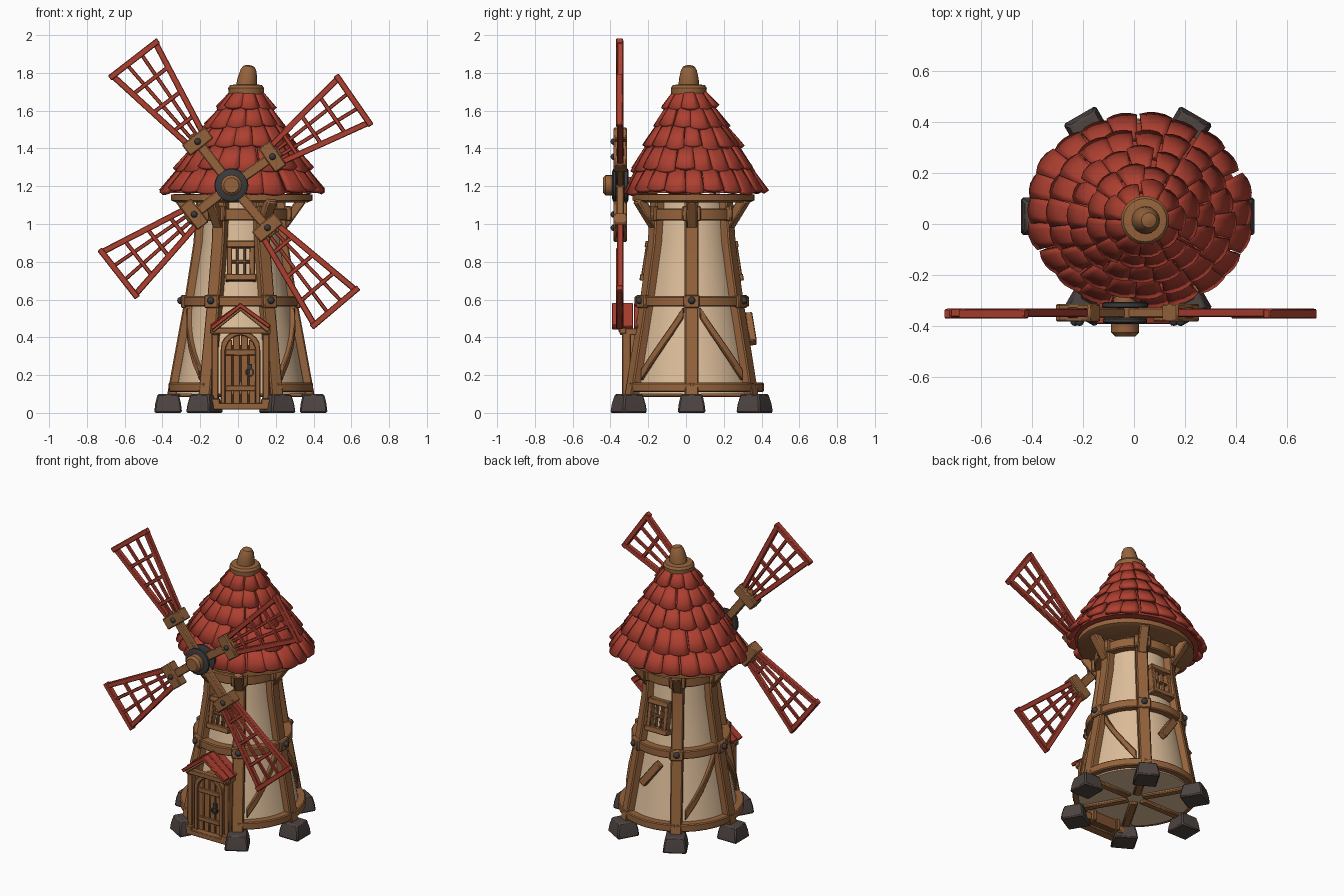
import bpy, bmesh, math, random
from math import cos, sin, pi, radians
from mathutils import Vector, Matrix

random.seed(4)
if "Cube" in bpy.data.objects:
    bpy.data.objects.remove(bpy.data.objects["Cube"])


def material(name, rgb):
    m = bpy.data.materials.new(name)
    m.use_nodes = True
    m.diffuse_color = (*rgb, 1)
    bsdf = next(n for n in m.node_tree.nodes if n.type == 'BSDF_PRINCIPLED')
    bsdf.inputs["Base Color"].default_value = (*rgb, 1)
    bsdf.inputs["Roughness"].default_value = 0.9
    return m


WOOD = material("warm wood", (0.30, 0.125, 0.045))
DARK_WOOD = material("door wood", (0.20, 0.08, 0.03))
RED = material("red paint", (0.42, 0.05, 0.03))
PLASTER = material("cream plaster", (0.72, 0.51, 0.32))
STONE = material("dark stone", (0.075, 0.058, 0.053))
METAL = material("dark metal", (0.045, 0.043, 0.045))

CX, CY = 0.015, 0.03
POSTS = [radians(60 * i) for i in range(6)]
PROFILE = [(0.08, 0.385), (0.3, 0.345), (0.6, 0.29), (0.9, 0.243), (1.16, 0.225)]


def finish(bm, name, mat, bevel=0.0, solid=0.0):
    bmesh.ops.recalc_face_normals(bm, faces=bm.faces)
    mesh = bpy.data.meshes.new(name)
    bm.to_mesh(mesh)
    bm.free()
    mesh.materials.append(mat)
    ob = bpy.data.objects.new(name, mesh)
    bpy.context.collection.objects.link(ob)
    if solid:
        mod = ob.modifiers.new("Thickness", 'SOLIDIFY')
        mod.thickness, mod.offset = solid, 0
    if bevel:
        mod = ob.modifiers.new("Bevel", 'BEVEL')
        mod.width, mod.segments = bevel, 1
    for o in bpy.context.selected_objects:
        o.select_set(False)
    ob.select_set(True)
    bpy.context.view_layer.objects.active = ob
    bpy.ops.object.shade_smooth_by_angle(angle=radians(35))
    return ob


def beam(bm, a, b, width, depth, normal):
    # Box from a to b; depth runs along the normal
    a, b, n = Vector(a), Vector(b), Vector(normal)
    x = (b - a).normalized()
    y = n.cross(x).normalized()
    z = x.cross(y)
    m = Matrix((x, y, z)).transposed().to_4x4()
    m.translation = (a + b) / 2
    bmesh.ops.create_cube(bm, size=1, matrix=m @ Matrix.Diagonal(((b - a).length, width, depth, 1)))


def loft(bm, sections):
    rows = [[bm.verts.new(p) for p in s] for s in sections]
    n = len(rows[0])
    for r, s in zip(rows, rows[1:]):
        for i in range(n):
            j = (i + 1) % n
            bm.faces.new((r[i], r[j], s[j], s[i]))
    bm.faces.new(rows[0])
    bm.faces.new(rows[-1])


def lathe(bm, profile, seg, matrix):
    loft(bm, [[matrix @ Vector((r * cos(2 * pi * i / seg), r * sin(2 * pi * i / seg), z))
               for i in range(seg)] for r, z in profile])


def radius(z):
    for (z0, r0), (z1, r1) in zip(PROFILE, PROFILE[1:]):
        if z <= z1:
            return r0 + (r1 - r0) * (z - z0) / (z1 - z0)
    return PROFILE[-1][1]


def at(angle, r, z, side=0.0):
    return Vector((CX + r * cos(angle) - side * sin(angle), CY + r * sin(angle) + side * cos(angle), z))


def outward(angle):
    return Vector((cos(angle), sin(angle), 0))


def arc(bm, a0, a1, r, z, height, depth, steps=6):
    angles = [a0 + (a1 - a0) * i / steps for i in range(steps + 1)]
    loft(bm, [[at(a, r + d, z + h) for d, h in ((0, -height / 2), (0, height / 2), (-depth, height / 2),
                                               (-depth, -height / 2))] for a in angles])


# Plaster tower
bm = bmesh.new()
lathe(bm, [(radius(z) - 0.035, z) for z in (0.1, 0.2, 0.3, 0.45, 0.6, 0.75, 0.9, 1.15)], 36,
      Matrix.Translation((CX, CY, 0)))
finish(bm, "tower_wall", PLASTER)

# Curved posts, roof brackets and floor spokes
bm = bmesh.new()
for a in POSTS:
    loft(bm, [[at(a, radius(z) + d, z, s) for d, s in ((0.008, -0.037), (0.008, 0.037), (-0.06, 0.037),
                                                      (-0.06, -0.037))] for z in (0.08, 0.2, 0.3, 0.45, 0.6, 0.75, 0.9, 1.13)])
    beam(bm, at(a, 0.225, 0.99), at(a, 0.325, 1.13), 0.06, 0.05, outward(a))
    beam(bm, at(a, 0.05, 0.098), at(a, 0.36, 0.098), 0.05, 0.03, (0, 0, 1))
finish(bm, "tower_posts", WOOD, 0.007)

# Rings of beams, open at the door
bm = bmesh.new()
for a in POSTS:
    if abs(a - radians(240)) > 0.1:
        arc(bm, a, a + pi / 3, 0.383, 0.135, 0.05, 0.06)
    arc(bm, a, a + pi / 3, radius(0.59) + 0.012, 0.59, 0.055, 0.06)
    arc(bm, a, a + pi / 3, 0.25, 1.05, 0.065, 0.06)
    beam(bm, at(a, 0.25, 1.015), at(a, 0.25, 1.095), 0.1, 0.035, outward(a))
    beam(bm, at(a, 0.302, 0.555), at(a, 0.302, 0.625), 0.085, 0.03, outward(a))
finish(bm, "ring_beams", WOOD, 0.006)

# Diagonal braces in the lower panels
bm = bmesh.new()
for centre, way in ((0, 1), (0, -1), (pi, 1), (pi, -1)):
    points = []
    for t in (0, 0.25, 0.5, 0.75, 1):
        a, z = centre + way * radians(9 + 42 * t), 0.53 - 0.33 * t
        points.append([at(a, radius(z) + d, z + h) for d, h in
                       ((-0.012, -0.03), (-0.012, 0.03), (-0.06, 0.03), (-0.06, -0.03))])
    loft(bm, points)
beam(bm, at(pi / 2, 0.30, 0.52, 0.05), at(pi / 2, 0.325, 0.37, -0.06), 0.05, 0.04, outward(pi / 2))
finish(bm, "diagonal_braces", WOOD, 0.005)

# Stone feet
bm = bmesh.new()
for i, a in enumerate(POSTS):
    loft(bm, [[at(a, r, z, s) for r, s in ((0.385 + k, -k), (0.385 + k, k), (0.385 - k, k), (0.385 - k, -k))]
              for z, k in ((0, 0.074), (0.05, 0.068), (0.1, 0.056))])
finish(bm, "stone_feet", STONE, 0.008)

# Bolts on the posts
bm = bmesh.new()
for a in POSTS:
    bmesh.ops.create_icosphere(bm, subdivisions=2, radius=0.02, matrix=Matrix.Translation(at(a, 0.318, 0.595)))
finish(bm, "post_bolts", METAL)

# Front and back windows
for name, a in (("front_window", -pi / 2), ("back_window", pi / 2)):
    bm = bmesh.new()
    n = outward(a) + Vector((0, 0, 0.18))

    def on(t, z):
        return at(a, radius(z) - 0.025, z, t)
    for t, w in ((-0.06, 0.028), (0.06, 0.028), (-0.018, 0.013), (0.02, 0.013)):
        beam(bm, on(t, 0.71), on(t, 0.9), w, 0.045 if w > 0.02 else 0.025, n)
    for z, s, w in ((0.715, 0.082, 0.035), (0.89, 0.075, 0.035), (0.80, 0.06, 0.014)):
        beam(bm, on(-s, z), on(s, z), w, 0.055 if w > 0.02 else 0.025, n)
    finish(bm, name, WOOD, 0.004)

# Roof base and core
bm = bmesh.new()
oval = Matrix.Translation((0.02, 0.04, 0)) @ Matrix.Diagonal((1, 0.86, 1, 1))
lathe(bm, [(0.35, 1.115), (0.375, 1.125), (0.375, 1.155), (0.35, 1.16)], 32, oval)
finish(bm, "roof_base", WOOD)

ROWS = [(1.165, 0.435, 22), (1.28, 0.36, 19), (1.40, 0.282, 16), (1.51, 0.208, 12), (1.61, 0.145, 9), (1.71, 0.08, 0)]


def roof_point(angle, r, z):
    t = (z - 1.16) / 0.55
    return Vector((0.02 + 0.025 * t + r * cos(angle), 0.05 - 0.035 * t + r * sin(angle) * (0.86 + 0.14 * t), z))


bm = bmesh.new()
loft(bm, [[roof_point(2 * pi * i / 32, r - 0.035, z) for i in range(32)] for z, r, _ in ROWS])
finish(bm, "roof_core", RED)

# Overlapping roof tiles
bm = bmesh.new()
for k, (z0, r0, count) in enumerate(ROWS[:-1]):
    z1, r1 = ROWS[k + 1][0] + 0.02, ROWS[k + 1][1] - 0.025
    for i in range(count):
        mid = 2 * pi * (i + 0.5 * (k % 2) + random.uniform(-0.08, 0.08)) / count
        half = pi / count * random.uniform(0.95, 1.08)
        drop, lift = random.uniform(-0.012, 0.012), random.uniform(-0.01, 0.008)
        grid = bmesh.ops.create_grid(bm, x_segments=4, y_segments=2, size=1)["verts"]
        for v in grid:
            u, t = v.co.x, (v.co.y + 1) / 2
            r = r0 + (r1 - r0) * t + (0.012 * (1 - u * u) + lift) * (1 - t)
            z = z0 + (z1 - z0) * t + drop * (1 - t) + 0.008 * u * u * (1 - t)
            v.co = roof_point(mid + u * half * (1 - 0.12 * t), r - 0.008, z)
finish(bm, "roof_tiles", RED, solid=0.024)

# Finial
bm = bmesh.new()
lathe(bm, [(0.075, 1.675), (0.093, 1.685), (0.095, 1.72), (0.085, 1.735), (0.05, 1.74)], 20,
      Matrix.Translation((0.043, 0.015, 0)))
lean = Matrix.Translation((0.045, 0.015, 1.73)) @ Matrix.Rotation(0.13, 4, 'Y')
lathe(bm, [(0.055, 0), (0.052, 0.04), (0.042, 0.085), (0.03, 0.105), (0.01, 0.112)], 16, lean)
finish(bm, "roof_finial", WOOD)

# Sail hub
HX, HZ, SY = -0.035, 1.205, -0.348
hub = Matrix.Translation((HX, 0, HZ)) @ Matrix.Rotation(pi / 2, 4, 'X')
bm = bmesh.new()
lathe(bm, [(0.045, 0.15), (0.045, 0.385), (0.055, 0.39), (0.055, 0.425), (0.04, 0.44)], 16, hub)
finish(bm, "hub_shaft", WOOD)
bm = bmesh.new()
lathe(bm, [(0.08, 0.305), (0.09, 0.31), (0.09, 0.325), (0.08, 0.33)], 24, hub)
lathe(bm, [(0.08, 0.367), (0.086, 0.372), (0.086, 0.385), (0.07, 0.392)], 24, hub)
finish(bm, "hub_discs", METAL)

# Four lattice sails
FRONT = (0, -1, 0)
for number, (deg, length) in enumerate(((127.7, 0.855), (34.8, 0.80), (-49.7, 0.86), (218, 0.77)), 1):
    a = radians(deg)
    start = length * 0.5 - 0.145

    def p(u, v, dy=0.0):
        return Vector((HX + u * cos(a) - v * sin(a), SY + dy, HZ + u * sin(a) + v * cos(a)))

    def spread(u):
        return 0.045 + 0.1 * (u - start) / (length - start)
    bm = bmesh.new()
    for f, w in ((-1, 0.032), (-0.33, 0.02), (0.33, 0.02), (1, 0.032)):
        beam(bm, p(start, f * 0.045), p(length, f * spread(length)), w, w, FRONT)
    for k in range(4):
        u = start + (length - start) * (0.25 + 0.25 * k) - 0.012
        s = spread(u) + (0.02 if k == 3 else 0)
        beam(bm, p(u, -s, -0.004), p(u, s, -0.004), 0.032 if k == 3 else 0.022, 0.036 if k == 3 else 0.022, FRONT)
    finish(bm, f"sail_{number}", RED, 0.004)
    bm = bmesh.new()
    beam(bm, p(0, 0), p(start + 0.06, 0), 0.052, 0.04, FRONT)
    beam(bm, p(start + 0.01, -0.078), p(start + 0.01, 0.078), 0.075, 0.07, FRONT)
    finish(bm, f"sail_arm_{number}", WOOD, 0.006)
    bm = bmesh.new()
    bmesh.ops.create_icosphere(bm, subdivisions=2, radius=0.018, matrix=Matrix.Translation(p(start + 0.01, 0, -0.034)))
    finish(bm, f"sail_bolt_{number}", METAL)

# Door planks
DX = 0.013
bm = bmesh.new()
for i in range(4):
    x = -0.063 + 0.042 * i
    top = 0.33 + math.sqrt(0.085 ** 2 - x * x)
    beam(bm, (DX + x, -0.295, 0.04), (DX + x, -0.295, top), 0.036, 0.05, FRONT)
for z in (0.13, 0.32):
    beam(bm, (DX - 0.08, -0.322, z), (DX + 0.08, -0.322, z), 0.03, 0.014, FRONT)
finish(bm, "door_planks", WOOD, 0.003)
bm = bmesh.new()
beam(bm, (DX, -0.28, 0.03), (DX, -0.28, 0.36), 0.16, 0.05, FRONT)
finish(bm, "door_backing", DARK_WOOD)

# Door arch, porch posts, lintel and step
bm = bmesh.new()
path = [(-1, 0.03)] + [(-cos(pi * i / 10), 0.33 + 0.09 * sin(pi * i / 10)) for i in range(11)] + [(1, 0.03)]
loft(bm, [[(DX + c * r, y, z + (r - 0.09) * (z > 0.33)) for r, y in ((0.08, -0.335), (0.105, -0.335), (0.105, -0.24), (0.08, -0.24))]
          for c, z in path])
for s in (-1, 1):
    x = DX + s * 0.135
    beam(bm, (x, -0.315, 0.03), (x, -0.315, 0.44), 0.035, 0.045, FRONT)
    beam(bm, (x, -0.35, 0.43), (x, -0.21, 0.43), 0.035, 0.035, (0, 0, 1))
    beam(bm, (x + 0.015 * s, -0.345, 0.435), (DX, -0.345, 0.555), 0.025, 0.025, FRONT)
    beam(bm, (x, -0.36, 0.05), (x, -0.25, 0.05), 0.05, 0.05, (0, 0, 1))
beam(bm, (DX - 0.16, -0.335, 0.435), (DX + 0.16, -0.335, 0.435), 0.032, 0.035, FRONT)
beam(bm, (DX - 0.15, -0.33, 0.035), (DX + 0.15, -0.33, 0.035), 0.035, 0.06, FRONT)
finish(bm, "door_frame", WOOD, 0.004)

# Porch roof boards
bm = bmesh.new()
for s in (-1, 1):
    for i in range(3):
        y, drop = -0.365 + 0.058 * i, random.uniform(-0.008, 0.008)
        beam(bm, (DX - s * 0.008, y, 0.575), (DX + s * 0.155, y, 0.45 + drop), 0.054, 0.022, (s * 0.6, 0, 0.8))
finish(bm, "porch_roof", RED, 0.004)

# Door ring handle
bm = bmesh.new()
ring = Matrix.Translation((0.062, -0.33, 0.215))
loft(bm, [[ring @ Vector((r * cos(t), y, r * sin(t))) for r, y in ((0.016, 0), (0.024, 0), (0.024, -0.01), (0.016, -0.01))]
          for t in [2 * pi * i / 12 for i in range(13)]])
beam(bm, (0.062, -0.33, 0.23), (0.062, -0.33, 0.26), 0.022, 0.02, FRONT)
finish(bm, "door_handle", METAL)
